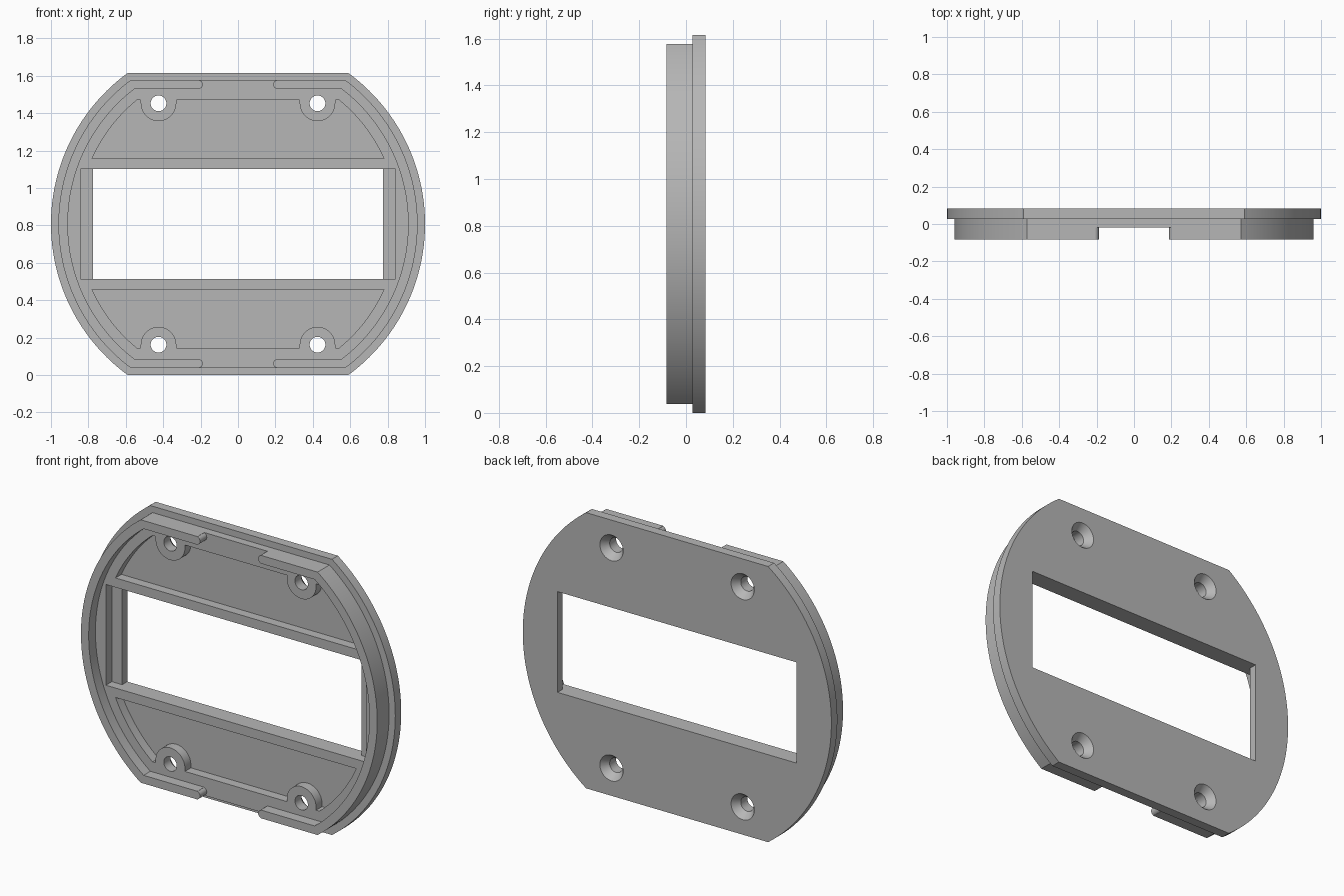
import bpy, bmesh
from math import sin, cos, asin, pi, sqrt

if "Cube" in bpy.data.objects:
    bpy.data.objects.remove(bpy.data.objects["Cube"])

MID = 0.8075                              # height of the plate centre
FRONT, LEDGE, FLOOR, STEP, BACK = -0.0825, -0.02, 0.035, 0.0275, 0.0825
HOLE_X, HOLE_Z = 0.425, 0.645

grey = bpy.data.materials.new("plain grey")
grey.use_nodes = True
colour = (0.47, 0.47, 0.47, 1)
grey.diffuse_color = colour
grey.node_tree.nodes["Principled BSDF"].inputs["Base Color"].default_value = colour


def prism(name, outline, y0, y1, back_outline=None):
    """Solid between an (x, z) outline at y0 and the same or another at y1."""
    bm = bmesh.new()
    front = [bm.verts.new((x, y0, z + MID)) for x, z in outline]
    back = [bm.verts.new((x, y1, z + MID)) for x, z in back_outline or outline]
    bm.faces.new(front)
    bm.faces.new(back[::-1])
    n = len(front)
    for i in range(n):
        j = (i + 1) % n
        bm.faces.new((front[i], back[i], back[j], front[j]))
    bmesh.ops.recalc_face_normals(bm, faces=bm.faces)
    mesh = bpy.data.meshes.new(name)
    bm.to_mesh(mesh)
    bm.free()
    mesh.materials.append(grey)
    obj = bpy.data.objects.new(name, mesh)
    bpy.context.collection.objects.link(obj)
    return obj


def arc(r, a0, a1, steps=64):
    return [(r * cos(a0 + (a1 - a0) * i / steps), r * sin(a0 + (a1 - a0) * i / steps))
            for i in range(steps + 1)]


def flat_disc(r, h):
    """Circle with its top and bottom cut flat at +-h."""
    a = asin(h / r)
    return arc(r, -a, a) + arc(r, pi - a, pi + a)


def circle(cx, cz, r, steps=48):
    return [(cx + x, cz + z) for x, z in arc(r, 0, 2 * pi, steps)[:-1]]


def box(x, z0, z1):
    return [(-x, z0), (x, z0), (x, z1), (-x, z1)]


def combine(target, tool, operation="DIFFERENCE"):
    mod = target.modifiers.new("combine", "BOOLEAN")
    mod.operation, mod.solver, mod.object = operation, "EXACT", tool
    bpy.context.view_layer.objects.active = target
    bpy.ops.object.modifier_apply(modifier=mod.name)
    bpy.data.objects.remove(tool)


# Flange and the narrower raised body in front of it
plate = prism("end_plate", flat_disc(1.0, MID), STEP, BACK)
combine(plate, prism("body", flat_disc(0.96, 0.77), FRONT, 0.05), "UNION")

# Hollow inside the lip, and gaps in the lip at top and bottom
combine(plate, prism("lip_hollow", flat_disc(0.91, 0.722), -0.2, LEDGE))
combine(plate, prism("lip_gap", box(0.205, -0.9, 0.9), -0.2, LEDGE))

# Rounded lip ends
for sx in (-1, 1):
    for sz in (-1, 1):
        end = prism("lip_end", circle(sx * 0.212, sz * 0.746, 0.0238, 24), FRONT, 0.0)
        combine(plate, end, "UNION")

# Window with a recessed step at each side
combine(plate, prism("window_recess", box(0.842, -0.295, 0.295), -0.2, FLOOR))
combine(plate, prism("window", box(0.775, -0.295, 0.295), -0.2, 0.2))

# Pockets above and below the window, leaving round screw bosses
R, low, high = 0.855, 0.35, 0.663
a0, a1 = asin(low / R), asin(high / R)
right = arc(R, a0, a1, 24)
shape = right + [(-x, z) for x, z in reversed(right)]
for sz in (-1, 1):
    pocket = prism("pocket", [(x, sz * z) for x, z in shape], -0.06, FLOOR)
    for sx in (-1, 1):
        combine(pocket, prism("boss", circle(sx * HOLE_X, sz * HOLE_Z, 0.095), -0.1, 0.1))
        # Fill between boss and rim
        combine(pocket, prism("boss_neck", [(sx * HOLE_X + x, sz * z) for x, z in
                                            box(0.095, HOLE_Z, 0.8)], -0.1, 0.1))
    combine(plate, pocket)

# Screw holes, countersunk from the back
for sx in (-1, 1):
    for sz in (-1, 1):
        x, z = sx * HOLE_X, sz * HOLE_Z
        combine(plate, prism("hole", circle(x, z, 0.042), -0.2, 0.2))
        combine(plate, prism("countersink", circle(x, z, 0.042), 0.04, 0.0925,
                             circle(x, z, 0.083)))

bpy.ops.object.select_all(action="DESELECT")
plate.select_set(True)
bpy.context.view_layer.objects.active = plate
bpy.ops.object.shade_smooth_by_angle(angle=pi / 6)
